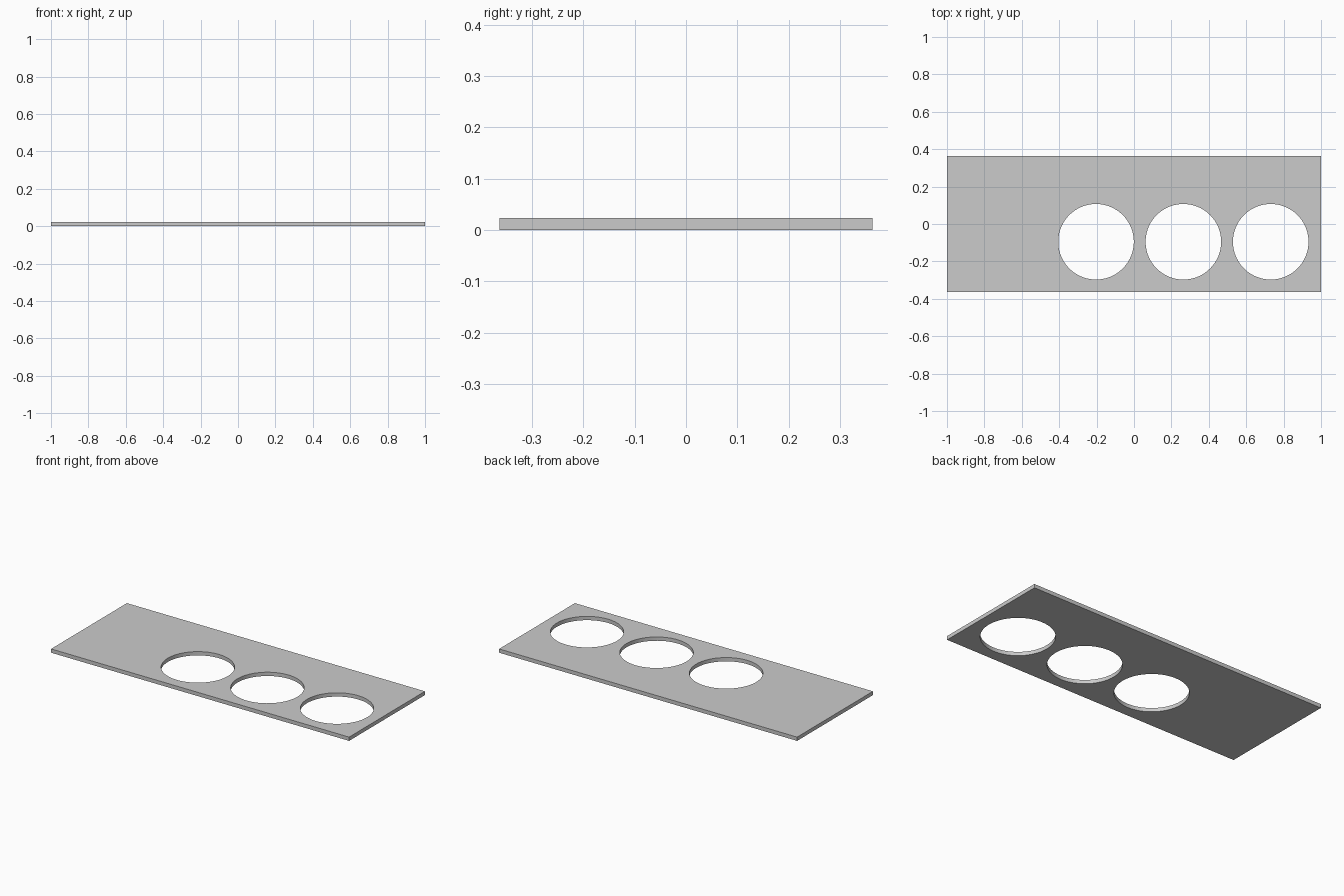
import bpy
import math

if "Cube" in bpy.data.objects:
    bpy.data.objects.remove(bpy.data.objects["Cube"])

LENGTH, DEPTH, THICK = 2.0, 0.727, 0.023
HOLE_R, HOLE_Y = 0.202, -0.095
HOLE_X = (-0.203, 0.264, 0.731)

# Flat rectangular plate
bpy.ops.mesh.primitive_cube_add(size=1, location=(0, 0, THICK / 2))
plate = bpy.context.object
plate.name = "plate"
plate.scale = (LENGTH, DEPTH, THICK)
bpy.ops.object.transform_apply(location=True, rotation=False, scale=True)

# Row of three round through-holes
for i, x in enumerate(HOLE_X):
    bpy.ops.mesh.primitive_cylinder_add(vertices=96, radius=HOLE_R, depth=0.2,
                                        location=(x, HOLE_Y, THICK / 2))
    cutter = bpy.context.object
    cutter.name = f"hole_cutter_{i + 1}"
    cutter.hide_render = True
    mod = plate.modifiers.new(f"hole_{i + 1}", 'BOOLEAN')
    mod.operation = 'DIFFERENCE'
    mod.solver = 'EXACT'
    mod.object = cutter
    bpy.context.view_layer.objects.active = plate
    bpy.ops.object.modifier_apply(modifier=mod.name)
    bpy.data.objects.remove(cutter, do_unlink=True)

# Smooth hole walls, sharp edges
bpy.ops.object.select_all(action='DESELECT')
plate.select_set(True)
bpy.context.view_layer.objects.active = plate
bpy.ops.object.shade_smooth_by_angle(angle=math.radians(30))
